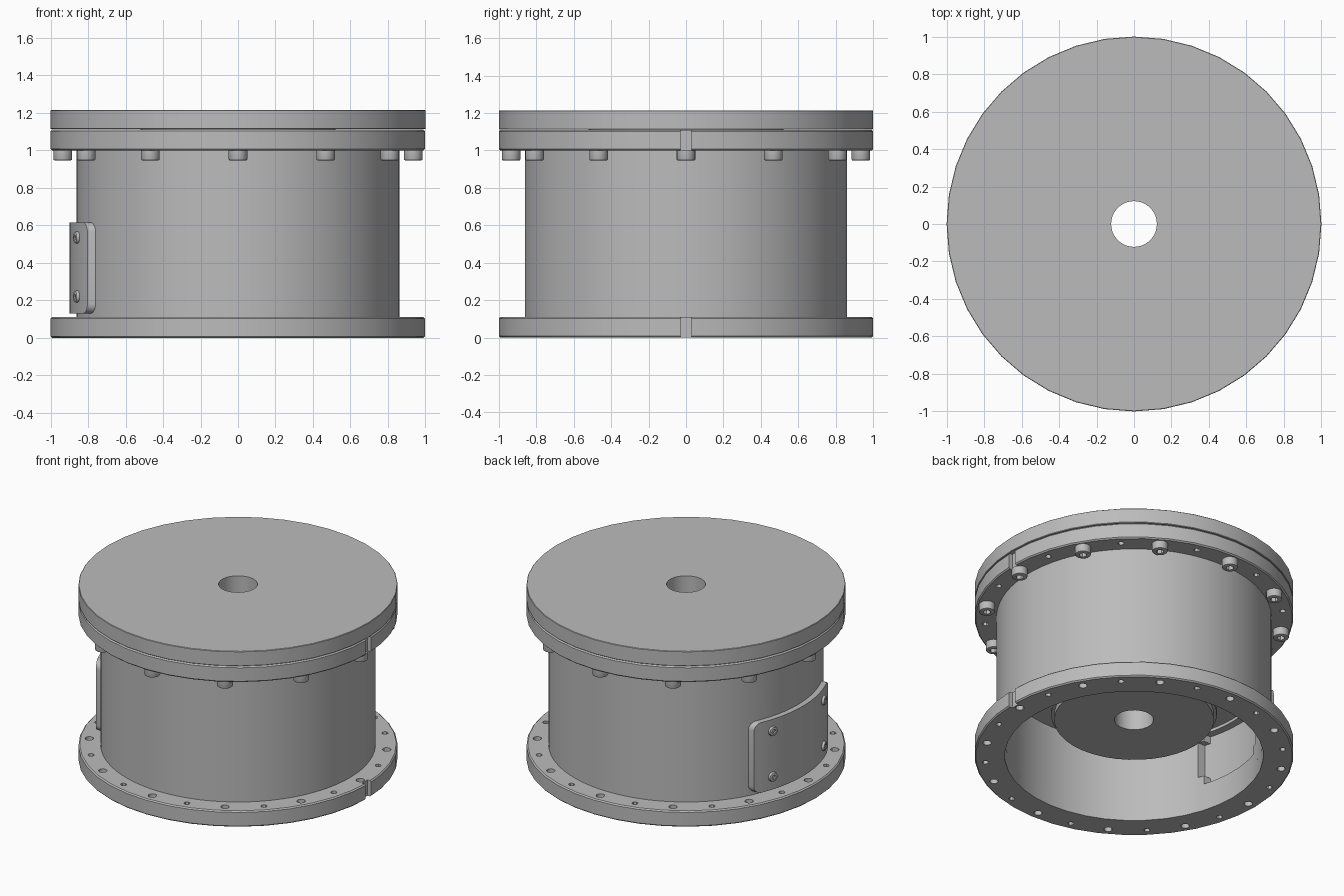
import bpy
import bmesh
from math import pi, sin, cos, radians
from mathutils import Matrix, Vector

if "Cube" in bpy.data.objects:
    bpy.data.objects.remove(bpy.data.objects["Cube"])

metal = bpy.data.materials.new("grey metal")
metal.use_nodes = True
GREY = (0.5, 0.5, 0.5, 1)
metal.diffuse_color = GREY
metal.node_tree.nodes["Principled BSDF"].inputs["Base Color"].default_value = GREY


def finish(name, bm):
    bmesh.ops.recalc_face_normals(bm, faces=bm.faces)
    mesh = bpy.data.meshes.new(name)
    bm.to_mesh(mesh)
    bm.free()
    mesh.materials.append(metal)
    ob = bpy.data.objects.new(name, mesh)
    bpy.context.collection.objects.link(ob)
    return ob


def lathe(name, profile, segments):
    """Spin a closed (radius, z) outline around the z axis."""
    bm = bmesh.new()
    rings = []
    for i in range(segments):
        a = 2 * pi * i / segments
        rings.append([bm.verts.new((r * cos(a), r * sin(a), z)) for r, z in profile])
    n = len(profile)
    for i in range(segments):
        p, q = rings[i], rings[(i + 1) % segments]
        for j in range(n):
            k = (j + 1) % n
            bm.faces.new((p[j], q[j], q[k], p[k]))
    return finish(name, bm)


def ring(name, r0, r1, z0, z1, segments, c=0.008):
    """Ring with a small chamfer on its outer edges."""
    return lathe(name, [(r0, z0), (r1 - c, z0), (r1, z0 + c),
                        (r1, z1 - c), (r1 - c, z1), (r0, z1)], segments)


def add_box(bm, lo, hi):
    lo, hi = Vector(lo), Vector(hi)
    m = Matrix.Translation((lo + hi) / 2) @ Matrix.Diagonal((*(hi - lo), 1))
    bmesh.ops.create_cube(bm, size=1, matrix=m)


def add_rod(bm, radius, depth, segments, place):
    bmesh.ops.create_cone(bm, cap_ends=True, segments=segments, radius1=radius,
                          radius2=radius, depth=depth, matrix=place)


def combine(ob, bm, operation="DIFFERENCE"):
    """Apply a boolean with a temporary cutter."""
    cutter = finish("cutter", bm)
    cutter.hide_render = True
    mod = ob.modifiers.new("cut", "BOOLEAN")
    mod.operation, mod.solver, mod.object = operation, "EXACT", cutter
    mod.use_self = True
    bpy.context.view_layer.objects.active = ob
    bpy.ops.object.modifier_apply(modifier="cut")
    bpy.data.objects.remove(cutter)


def smooth(ob):
    bpy.ops.object.select_all(action="DESELECT")
    ob.select_set(True)
    bpy.context.view_layer.objects.active = ob
    bpy.ops.object.shade_smooth_by_angle(angle=radians(30))


BOLT_R = 0.935
H_FLANGE = 0.11
TOP_FLANGE = 1.0
LID = 1.113

# Flanges with alternating large and small holes and a locating notch
flanges = []
for name, z in (("bottom_flange", 0), ("top_flange", TOP_FLANGE)):
    ob = ring(name, 0.81, 1, z, z + H_FLANGE, 40)
    cut = bmesh.new()
    for i in range(24):
        a = i * pi / 12
        spot = Matrix.Translation((BOLT_R * cos(a), BOLT_R * sin(a), z + H_FLANGE / 2))
        add_rod(cut, 0.019 if i % 2 else 0.027, 0.3, 12, spot)
    add_box(cut, (0.97, -0.03, z - 0.1), (1.1, 0.03, z + 0.2))
    combine(ob, cut)
    flanges.append(ob)

# Drum wall with a stepped access window on the right side
drum = lathe("drum_wall", [(0.81, 0.1), (0.862, 0.1), (0.862, 1.01), (0.81, 1.01)], 80)
for y, z0, z1 in ((0.28, 0.25, 0.5), (0.24, 0.19, 0.55)):
    cut = bmesh.new()
    add_box(cut, (-1, -y, z0), (-0.6, y, z1))
    combine(drum, cut)


# Curved access cover and its gasket, trimmed to rounded rectangles
def rounded_prism(half_y, z0, z1, r):
    bm = bmesh.new()
    corners = ((half_y - r, z1 - r), (r - half_y, z1 - r),
               (r - half_y, z0 + r), (half_y - r, z0 + r))
    points = []
    for i, (y, z) in enumerate(corners):
        for s in range(7):
            a = (i + s / 6) * pi / 2
            points.append(bm.verts.new((-1.1, y + r * cos(a), z + r * sin(a))))
    face = bm.faces.new(points)
    out = bmesh.ops.extrude_face_region(bm, geom=[face])["geom"]
    bmesh.ops.translate(bm, vec=(0.8, 0, 0),
                        verts=[v for v in out if isinstance(v, bmesh.types.BMVert)])
    return bm


covers = []
for name, r0, r1 in (("cover_gasket", 0.861, 0.876), ("access_cover", 0.876, 0.9)):
    ob = lathe(name, [(r0, 0), (r1, 0), (r1, 0.8), (r0, 0.8)], 80)
    combine(ob, rounded_prism(0.405, 0.13, 0.615, 0.05), "INTERSECT")
    covers.append(ob)

# Lid, inner divider and central hub with a through bore
lid = ring("lid", 0.122, 1, LID, 1.215, 40, 0.003)
divider = ring("inner_divider", 0.3, 0.812, 0.57, 0.65, 80, 0.002)
hub = lathe("hub", [(0.122, 0.26), (0.5, 0.26), (0.5, 0.3), (0.52, 0.3),
                    (0.52, LID), (0.122, LID)], 40)


# Socket-head fasteners: head on the +z side of its own origin
def socket_screw(name, r, h, c):
    bm = bmesh.new()
    add_rod(bm, r, h, 20, Matrix.Translation((0, 0, h / 2)))
    rim = [e for e in bm.edges if all(v.co.z > h - 1e-4 for v in e.verts)]
    bmesh.ops.bevel(bm, geom=rim, offset=c, segments=2, profile=0.5, affect="EDGES")
    ob = finish(name, bm)
    cut = bmesh.new()
    add_rod(cut, r * 0.5, h, 6, Matrix.Translation((0, 0, h * 0.9)))
    combine(ob, cut)
    smooth(ob)
    return ob


def place_copies(ob, places):
    for i, m in enumerate(places):
        item = ob if i == 0 else ob.copy()
        if i:
            bpy.context.collection.objects.link(item)
        item.matrix_world = m


# Twelve bolts hanging under the top flange
bolt = socket_screw("flange_bolt", 0.05, 0.055, 0.008)
place_copies(bolt, [Matrix.Rotation(i * pi / 6, 4, "Z")
                    @ Matrix.Translation((BOLT_R, 0, TOP_FLANGE + 0.001))
                    @ Matrix.Rotation(pi, 4, "X") for i in range(12)])

# Four screws on the access cover
screw = socket_screw("cover_screw", 0.032, 0.02, 0.008)
place_copies(screw, [Matrix.Rotation(pi + s * radians(18), 4, "Z")
                     @ Matrix.Translation((0.897, 0, z))
                     @ Matrix.Rotation(pi / 2, 4, "Y")
                     for s in (-1, 1) for z in (0.22, 0.535)])

for ob in flanges + covers + [drum, lid, divider, hub]:
    smooth(ob)
